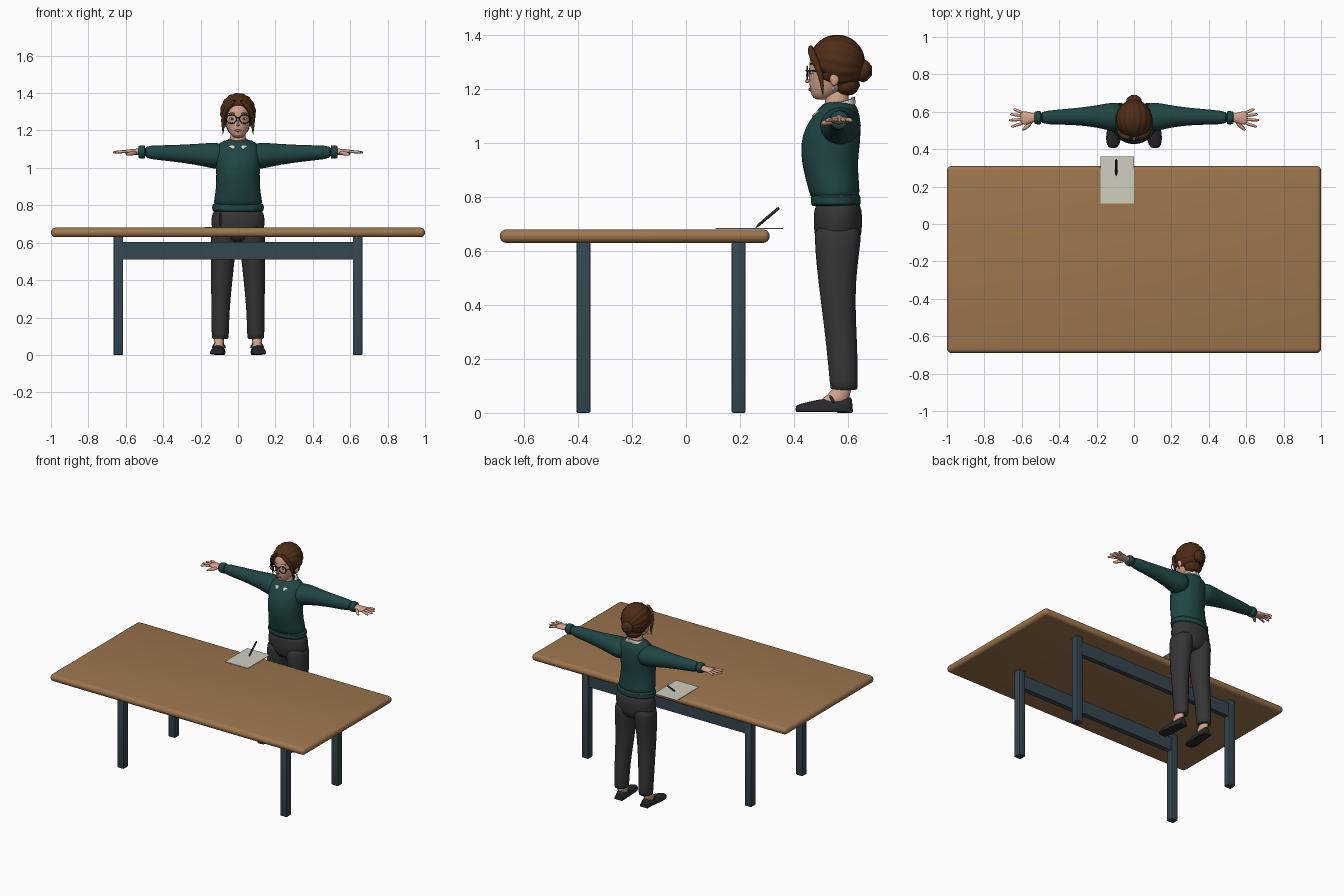
import bpy, bmesh, math
from mathutils import Vector, Matrix

if "Cube" in bpy.data.objects:
    bpy.data.objects.remove(bpy.data.objects["Cube"], do_unlink=True)


def material(name, red, green, blue):
    mat = bpy.data.materials.new(name)
    mat.use_nodes = True
    mat.diffuse_color = (red, green, blue, 1)
    mat.node_tree.nodes["Principled BSDF"].inputs["Base Color"].default_value = (red, green, blue, 1)
    return mat


WOOD = material("oak wood", .34, .18, .075)
STEEL = material("slate blue paint", .035, .062, .08)
HAIR = material("brown hair", .075, .025, .008)
SKIN = material("skin", .66, .37, .26)
WOOL = material("teal wool", .014, .06, .058)
IVORY = material("ivory cotton", .76, .74, .64)
CLOTH = material("charcoal cloth", .036, .036, .038)
BLACK = material("soft black", .022, .022, .025)
PAPER = material("paper", .62, .62, .53)
LIPS = material("rose lips", .42, .13, .11)
SIDES = (("left", 1), ("right", -1))


def finish(name, bm, mat, subdivide=0):
    """Turn a bmesh into a named object with outward normals."""
    bmesh.ops.recalc_face_normals(bm, faces=bm.faces)
    mesh = bpy.data.meshes.new(name)
    bm.to_mesh(mesh)
    bm.free()
    mesh.materials.append(mat)
    obj = bpy.data.objects.new(name, mesh)
    bpy.context.collection.objects.link(obj)
    if subdivide:
        obj.modifiers.new("Smooth", "SUBSURF").levels = subdivide
        obj.modifiers["Smooth"].render_levels = subdivide
    return obj


def box(name, center, size, mat, bevel=0, segments=2):
    bm = bmesh.new()
    bmesh.ops.create_cube(bm, size=1, matrix=Matrix.LocRotScale(Vector(center), None, Vector(size)))
    if bevel:
        bmesh.ops.bevel(bm, geom=bm.edges[:], offset=bevel, segments=segments,
                        profile=.5, affect="EDGES")
    return finish(name, bm, mat)


def ellipsoid(name, center, radii, mat, detail=24):
    bm = bmesh.new()
    bmesh.ops.create_uvsphere(bm, u_segments=detail, v_segments=detail // 2, radius=1,
                              matrix=Matrix.LocRotScale(Vector(center), None, Vector(radii)))
    return finish(name, bm, mat)


def skin_rings(name, rings, mat, subdivide=1):
    """Bridge equal rings of points and cap both ends."""
    bm = bmesh.new()
    loops = [[bm.verts.new(p) for p in ring] for ring in rings]
    count = len(loops[0])
    for low, high in zip(loops, loops[1:]):
        for i in range(count):
            j = (i + 1) % count
            bm.faces.new((low[i], low[j], high[j], high[i]))
    bm.faces.new(loops[0])
    bm.faces.new(loops[-1])
    return finish(name, bm, mat, subdivide)


def loft(name, sections, mat, axis="z", floor=None, count=20):
    """Sections are (x, y, z, radius, radius); ellipses lie across the axis."""
    rings = []
    for x, y, z, a, b in sections:
        ring = []
        for i in range(count):
            t = math.tau * i / count
            u, v = a * math.cos(t), b * math.sin(t)
            offset = {"z": (u, v, 0), "x": (0, u, v), "y": (u, 0, v)}[axis]
            p = Vector((x, y, z)) + Vector(offset)
            if floor is not None:
                p.z = max(p.z, floor)
            ring.append(p)
        rings.append(ring)
    return skin_rings(name, rings, mat)


def tube(name, points, radii, mat, count=10, subdivide=1):
    points = [Vector(p) for p in points]
    rings = []
    for k, p in enumerate(points):
        way = points[min(k + 1, len(points) - 1)] - points[max(k - 1, 0)]
        turn = way.to_track_quat("Z", "Y")
        rings.append([p + turn @ Vector((radii[k] * math.cos(math.tau * i / count),
                                         radii[k] * math.sin(math.tau * i / count), 0))
                      for i in range(count)])
    return skin_rings(name, rings, mat, subdivide)


# Table
box("table_top", (0, -.19, .655), (2, 1, .05), WOOD, .024, 4)
for place, y in (("front", -.38), ("back", .195)):
    box(place + "_rail", (0, y, .557), (1.24, .035, .095), STEEL)
    for side, s in SIDES:
        box(f"{place}_{side}_leg", (s * .64, y, .316), (.052, .052, .632), STEEL, .006)

# Paper and pen
box("paper_sheet", (-.09, .235, .683), (.18, .25, .003), PAPER)
tube("pen", [(-.095, .258, .686), (-.095, .27, .697), (-.095, .34, .756), (-.095, .345, .76)],
     [.001, .0055, .006, .004], BLACK, subdivide=0)

# Sweater body with ribbed hem
loft("sweater_body", [(0, y, z, a, b) for z, y, a, b in (
    (.785, .553, .132, .09), (.82, .55, .132, .095), (.87, .541, .121, .1),
    (.93, .532, .118, .105), (1, .535, .118, .112), (1.06, .545, .124, .104),
    (1.1, .558, .124, .088), (1.135, .565, .1, .07), (1.155, .568, .058, .05))], WOOL)
loft("sweater_hem", [(0, .555, z, a, a - .047) for z, a in (
    (.765, .134), (.768, .14), (.805, .141), (.812, .134))], WOOL)

# Trousers seat
loft("trouser_seat", [(0, .563, z, a, b) for z, a, b in (
    (.6, .06, .06), (.64, .136, .086), (.7, .146, .092), (.75, .142, .09), (.79, .128, .08))], CLOTH)

# Neck and collar
loft("neck", [(0, .565, 1.09, .05, .055), (0, .56, 1.14, .042, .044),
              (0, .555, 1.22, .042, .046)], SKIN)
for side, s in SIDES:
    bm = bmesh.new()
    rows = []
    for i in range(15):
        f = i / 14
        t = math.pi * f * .98
        dx, dy = s * math.sin(t), math.cos(t)
        rows.append([bm.verts.new(p) for p in (
            (dx * .044, .562 + dy * .05, 1.168 - .035 * f),
            (dx * .054, .562 + dy * .064, 1.172 - .045 * f),
            (dx * .07 + s * .022 * f ** 6, .562 + dy * (.066 + .03 * f), 1.145 - .045 * f * f))])
    for low, high in zip(rows, rows[1:]):
        for j in range(2):
            bm.faces.new((low[j], low[j + 1], high[j + 1], high[j]))
    collar = finish(side + "_collar", bm, IVORY)
    collar.modifiers.new("Thickness", "SOLIDIFY").thickness = .005

# Head
loft("head", [(0, (front + back) / 2, z, a, (back - front) / 2) for z, front, back, a in (
    (1.16, .482, .52, .018), (1.172, .465, .55, .036), (1.2, .459, .6, .055),
    (1.235, .455, .625, .067), (1.27, .455, .64, .073), (1.31, .457, .645, .073),
    (1.34, .468, .64, .065), (1.37, .5, .61, .04))], SKIN, count=24)
tube("nose", [(0, .457, 1.268), (0, .447, 1.245), (0, .445, 1.232), (0, .456, 1.224)],
     [.006, .008, .011, .007], SKIN)
ellipsoid("mouth", (0, .459, 1.199), (.019, .005, .006), LIPS)

# Hair cap: grooves run from the brow back to the bun
bm = bmesh.new()
bmesh.ops.create_uvsphere(bm, u_segments=96, v_segments=40, radius=1)
for v in bm.verts:
    angle = math.atan2(v.co.y, v.co.x)
    v.co *= 1 + .018 * math.sin(16 * angle) * math.hypot(v.co.x, v.co.y)
bm.transform(Matrix.LocRotScale(Vector((0, .56, 1.297)), None, Vector((.095, .103, .103)))
             @ Matrix.Rotation(math.radians(80), 4, "X"))
hair = finish("hair_cap", bm, HAIR)
cutter = ellipsoid("face_cutter", (0, .42, 1.245), (.084, .115, .1), HAIR, 48)
cutter.hide_render = True
cut = hair.modifiers.new("Face", "BOOLEAN")
cut.object, cut.operation, cut.solver = cutter, "DIFFERENCE", "EXACT"
bpy.context.view_layer.objects.active = hair
bpy.ops.object.modifier_apply(modifier=cut.name)
bpy.data.objects.remove(cutter, do_unlink=True)

# Bun, a ball wrapped by two coils
ellipsoid("hair_bun", (0, .655, 1.268), (.042, .034, .042), HAIR)
for name, radius, y in (("outer_bun_coil", .03, .658), ("inner_bun_coil", .014, .681)):
    ring = [(radius * math.cos(t), y, 1.268 + radius * math.sin(t))
            for t in (math.tau * i / 20 for i in range(21))]
    tube(name, ring, [.013 if radius > .02 else .009] * 21, HAIR)
loft("nape_hair", [(0, .59, 1.175, .03, .025), (0, .592, 1.19, .055, .045),
                   (0, .59, 1.24, .075, .07)], HAIR)


def sided(s, *points):
    return [(s * x, y, z) for x, y, z in points]


for side, s in SIDES:
    # Face details
    tube(side + "_front_lock", sided(s, (.012, .462, 1.362), (.045, .462, 1.338), (.073, .481, 1.3),
         (.083, .5, 1.25), (.078, .505, 1.21), (.082, .507, 1.175)),
         [.008, .015, .015, .011, .007, .002], HAIR)
    ellipsoid(side + "_ear", (s * .075, .55, 1.24), (.01, .017, .028), SKIN)
    ellipsoid(side + "_earring", (s * .08, .545, 1.203), (.005, .005, .008), IVORY, 12)
    ellipsoid(side + "_eye", (s * .033, .466, 1.262), (.013, .006, .007), IVORY)
    ellipsoid(side + "_iris", (s * .032, .461, 1.262), (.006, .003, .006), HAIR, 16)
    tube(side + "_eyebrow", sided(s, (.014, .458, 1.289), (.034, .462, 1.296), (.053, .474, 1.289)),
         [.002, .0035, .001], HAIR)
    # Glasses
    rim = sided(s, *[(.035 + .027 * math.cos(t), .449, 1.261 + .023 * math.sin(t))
                     for t in (math.tau * i / 24 for i in range(25))])
    tube(side + "_glasses_rim", rim, [.003] * 25, BLACK, 8, 0)
    tube(side + "_glasses_arm", sided(s, (.06, .449, 1.267), (.072, .465, 1.268), (.08, .55, 1.262)),
         [.003] * 3, BLACK, 8, 0)
    # Sleeve and cuff
    loft(side + "_sleeve", [(s * x, y, z, a, b) for x, y, z, a, b in (
        (.05, .57, 1.06, .075, .065), (.12, .573, 1.064, .08, .073), (.18, .575, 1.07, .062, .062),
        (.3, .575, 1.076, .046, .048), (.42, .571, 1.081, .04, .04), (.51, .568, 1.085, .034, .034))],
        WOOL, "x")
    loft(side + "_cuff", [(s * x, .568, 1.085, r, r) for x, r in (
        (.495, .033), (.5, .037), (.53, .035), (.533, .03))], WOOL, "x")
    # Hand
    loft(side + "_palm", [(s * x, y, 1.086, a, b) for x, y, a, b in (
        (.51, .568, .022, .018), (.54, .568, .023, .017), (.57, .566, .035, .015),
        (.595, .568, .037, .012), (.608, .568, .032, .008))], SKIN, "x")
    for finger, y, spread, length in (("index", .54, -.02, .055), ("middle", .559, -.004, .066),
                                      ("ring", .577, .01, .06), ("little", .594, .02, .042)):
        tube(f"{side}_{finger}_finger", sided(s, (.59, y, 1.086), (.6 + length / 2, y + spread / 2, 1.087),
             (.598 + length, y + spread, 1.083), (.602 + length, y + spread, 1.082)),
             [.0095, .0085, .007, .004], SKIN)
    tube(side + "_thumb", sided(s, (.545, .555, 1.082), (.565, .527, 1.078), (.588, .507, 1.073),
         (.598, .502, 1.071)), [.012, .012, .009, .004], SKIN)
    # Trouser leg
    loft(side + "_trouser_leg", [(s * x, y, z, a, b) for z, x, y, a, b in (
        (.083, .095, .586, .044, .05), (.09, .095, .586, .046, .052), (.25, .094, .578, .049, .058),
        (.42, .086, .562, .059, .064), (.55, .08, .559, .067, .077), (.65, .075, .563, .07, .088),
        (.7, .07, .563, .068, .085))], CLOTH)
    # Foot and shoe
    loft(side + "_ankle", [(s * .102, y, z, a, b) for z, y, a, b in (
        (.03, .54, .03, .06), (.055, .555, .028, .048), (.08, .578, .026, .036),
        (.13, .585, .026, .032))], SKIN)
    loft(side + "_shoe", [(s * x, y, .012, a, b) for y, x, a, b in (
        (.405, .112, .018, .014), (.42, .112, .034, .021), (.46, .11, .042, .031),
        (.51, .106, .038, .042), (.56, .102, .035, .042), (.6, .1, .034, .05),
        (.618, .1, .022, .045))], BLACK, "y", floor=.003)
    box(side + "_heel", (s * .1, .588, .009), (.06, .06, .018), BLACK, .004)
    tube(side + "_shoe_strap", sided(s, (.066, .55, .035), (.08, .535, .062), (.102, .53, .068),
         (.124, .535, .062), (.138, .55, .035)), [.006] * 5, BLACK)

tube("glasses_bridge", [(-.01, .449, 1.266), (0, .445, 1.269), (.01, .449, 1.266)],
     [.003] * 3, BLACK, 8, 0)

# Smooth shading with crisp edges
bpy.ops.object.select_all(action="DESELECT")
for obj in bpy.context.collection.objects:
    if obj.type == "MESH":
        obj.select_set(True)
        bpy.context.view_layer.objects.active = obj
bpy.ops.object.shade_smooth_by_angle(angle=math.radians(40))
